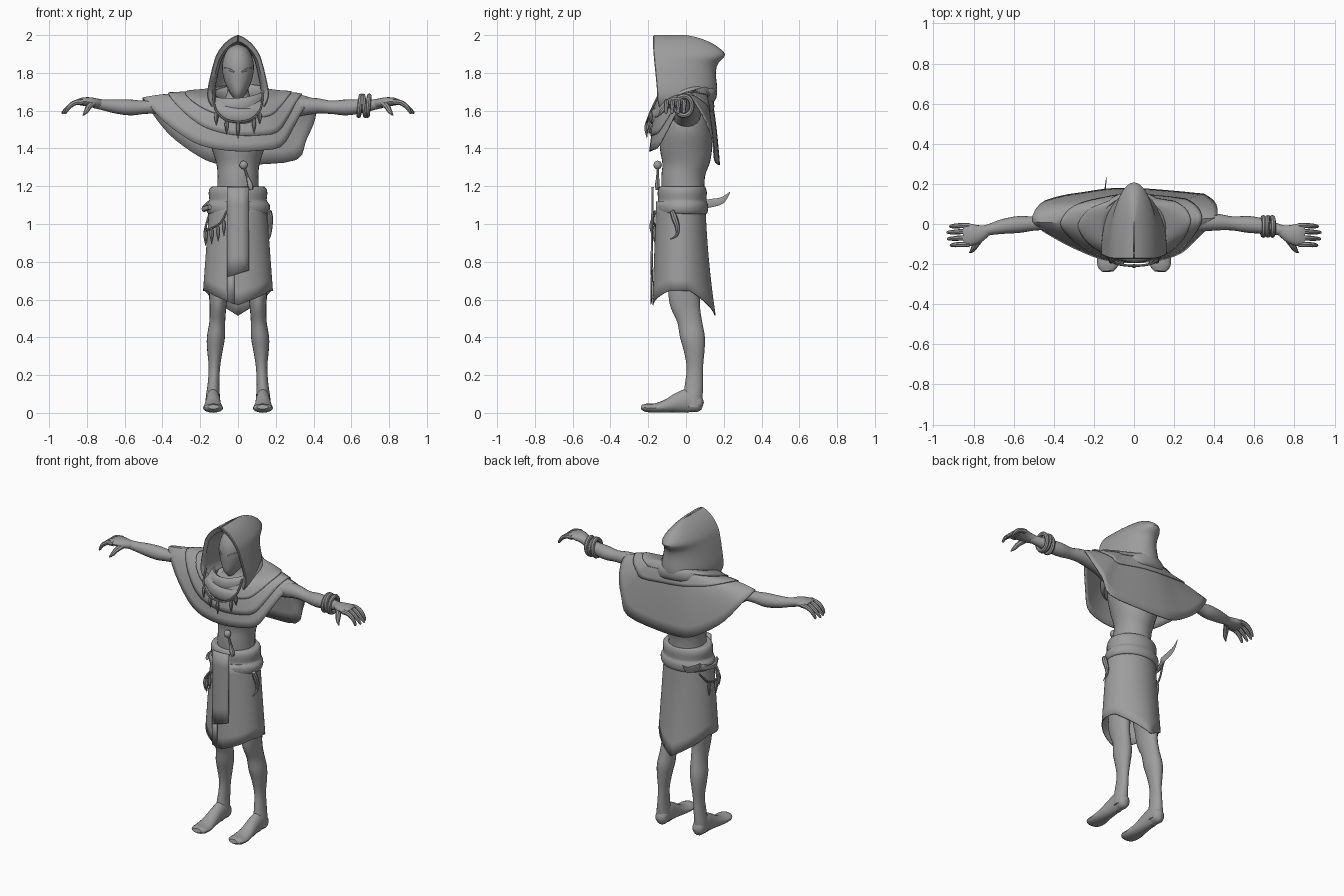
import bpy, bmesh, math
from mathutils import Vector as V

grey = bpy.data.materials.new("plain_grey")
grey.diffuse_color = (0.34, 0.34, 0.34, 1)


def loft(name, rings, closed=True, caps=True, loop=False, thick=0, angle=40):
    """Skin a list of point rings; loop joins the last ring to the first."""
    bm = bmesh.new()
    rows = [[bm.verts.new(p) for p in r] for r in rings]
    n, m = len(rows[0]), len(rows)
    for i in range(m if loop else m - 1):
        a, b = rows[i], rows[(i + 1) % m]
        for j in range(n if closed else n - 1):
            k = (j + 1) % n
            bm.faces.new((a[j], a[k], b[k], b[j]))
    if caps and closed and not loop:
        bm.faces.new(rows[0])
        bm.faces.new(rows[-1])
    bmesh.ops.recalc_face_normals(bm, faces=bm.faces)
    me = bpy.data.meshes.new(name)
    bm.to_mesh(me)
    bm.free()
    me.materials.append(grey)
    ob = bpy.data.objects.new(name, me)
    bpy.context.collection.objects.link(ob)
    if thick:
        mod = ob.modifiers.new("thickness", "SOLIDIFY")
        mod.thickness, mod.offset = thick, -1
    bpy.ops.object.select_all(action='DESELECT')
    ob.select_set(True)
    bpy.context.view_layer.objects.active = ob
    bpy.ops.object.shade_smooth_by_angle(angle=math.radians(angle))
    return ob


def smooth(pts, k=4, loop=False):
    """Catmull-Rom resampling of equal-length tuples."""
    m, out = len(pts), []
    get = lambda i: pts[i % m] if loop else pts[max(0, min(m - 1, i))]
    for i in range(m if loop else m - 1):
        for s in range(k):
            t = s / k
            out.append(tuple(0.5 * (2 * b + (c - a) * t + (2 * a - 5 * b + 4 * c - d) * t * t
                                    + (3 * b - a - 3 * c + d) * t ** 3)
                             for a, b, c, d in zip(get(i - 1), get(i), get(i + 1), get(i + 2))))
    return out if loop else out + [pts[-1]]


def tube(name, pts, up=(0, 0, 1), n=12, k=4, loop=False):
    """Points are (x, y, z, side radius, up radius)."""
    pts = smooth(pts, k, loop)
    m, rings = len(pts), []
    for i, p in enumerate(pts):
        a = pts[(i - 1) % m] if loop else pts[max(i - 1, 0)]
        b = pts[(i + 1) % m] if loop else pts[min(i + 1, m - 1)]
        t = (V(b[:3]) - V(a[:3])).normalized()
        side = t.cross(V(up)).normalized()
        top = side.cross(t)
        rings.append([V(p[:3]) + side * p[3] * math.cos(q) + top * p[4] * math.sin(q)
                      for q in (2 * math.pi * j / n for j in range(n))])
    return loft(name, rings, loop=loop)


def stack(name, rows, n=32, k=3, caps=True):
    """Upright elliptical body; rows are (z, x centre, y centre, rx, ry)."""
    return loft(name, [[(x + rx * math.cos(q), y + ry * math.sin(q), z)
                        for q in (2 * math.pi * j / n for j in range(n))]
                       for z, x, y, rx, ry in smooth(rows, k)], caps=caps)


# torso, head and mask eyes
stack("torso", [(1.12, 0, -.015, .115, .112), (1.25, 0, -.015, .108, .115), (1.32, 0, 0, .115, .125),
                (1.40, 0, 0, .14, .138), (1.5, 0, 0, .17, .135), (1.6, 0, 0, .15, .11),
                (1.66, 0, 0, .07, .07), (1.76, 0, -.01, .05, .055)])
stack("head", [(1.655, 0, -.07, .012, .025), (1.69, 0, -.05, .04, .075), (1.75, 0, -.04, .07, .095),
               (1.82, 0, -.035, .084, .105), (1.88, 0, -.03, .076, .098), (1.93, 0, -.025, .048, .07),
               (1.95, 0, -.02, .008, .012)])
for s in (-1, 1):
    tube("eye", [(s * .018, -.138, 1.803, .003, .002), (s * .045, -.124, 1.817, .005, .007),
                 (s * .072, -.092, 1.826, .003, .002)], n=8)

# hood: horseshoe rows from the neck to the ridge, with a broad inturned rim
hood = []
for z, w, f, b in smooth([(1.62, .14, -.14, .13), (1.66, .16, -.148, .15), (1.71, .162, -.15, .165),
                          (1.80, .143, -.158, .158), (1.85, .130, -.163, .17), (1.895, .115, -.167, .207),
                          (1.94, .086, -.17, .165), (1.972, .054, -.17, .105), (1.99, .026, -.17, .05),
                          (2.0, .003, -.17, 0)], 3):
    arc = []
    for j in range(25):
        t = math.pi * j / 24
        arc.append((w * math.cos(t), f + (b - f) * max(0, math.sin(t)) ** .85, z))
    zi, zm = 1.79 + (z - 1.79) * .80, 1.79 + (z - 1.79) * .84
    lip = [(w * .72, .04, zi), (w * .74, f + .09, zi), (w * .80, f + .03, zm),
           (w * .84, f + .008, zm), (w * .97, f - .004, 1.79 + (z - 1.79) * .98)]
    hood.append(lip + arc + [(-x, y, q) for x, y, q in reversed(lip)])
loft("hood", hood, closed=False)

# layered poncho: one lopsided hem, shorter copies stacked on top
hem = smooth([(.41, .03, 1.66), (.41, .10, 1.56), (.36, .145, 1.44), (.31, .155, 1.34), (.09, .175, 1.315),
              (-.06, .18, 1.315), (-.15, .175, 1.33), (-.25, .16, 1.385), (-.37, .14, 1.48), (-.47, .10, 1.61),
              (-.505, .01, 1.67), (-.40, -.07, 1.55), (-.25, -.145, 1.44), (-.13, -.185, 1.40),
              (0, -.195, 1.385), (.12, -.185, 1.39), (.23, -.15, 1.41), (.29, -.10, 1.50), (.35, -.04, 1.61)], 3, True)
for name, front, back, lift in (("poncho", 1, 1, 0), ("poncho_middle_layer", .72, .42, .008),
                                ("poncho_upper_layer", .42, .2, .015)):
    rings = []
    for i in range(9):
        ring = []
        for x, y, z in hem:
            a = math.atan2(y / .17, x / .45)
            reach = (front + back) / 2 - (front - back) / 2 * math.sin(a)
            if lift:
                reach += .1 * math.cos(a + .5)
            s = reach * i / 8
            nx, ny, nz = .13 * math.cos(a), -.01 + .12 * math.sin(a), 1.68 + .04 * math.sin(a)
            e = s ** .62
            ring.append(((nx + (x - nx) * e) * (1 + lift), (ny + (y - ny) * e) * (1 + lift * 3),
                         nz + (z - nz) * s ** 1.35 + lift + .01 * math.sin(math.pi * s) * abs(math.cos(a))))
        rings.append(ring)
    loft(name, rings, caps=False, thick=.007, angle=30)

# scarf folds around the neck
for rx, ry, zc, tilt, lean in ((.14, .135, 1.66, .035, .012), (.172, .157, 1.63, .06, -.015)):
    tube("scarf_fold", [(rx * math.cos(a), -.015 + ry * math.sin(a), zc + tilt * math.sin(a) + lean * math.cos(a),
                         .022, .042) for a in (math.pi * j / 8 for j in range(16))], k=2, loop=True)


def fang(name, x, y, z, length, r=.011):
    tube(name, [(x, y, z, r * .6, r * .6), (x, y - .003, z - length * .4, r, r),
                (x, y, z - length, .001, .001)], up=(0, 1, 0), n=8, k=3)


# necklace with fangs
tube("necklace", [(x, y, z, .006, .006) for x, y, z in
                  ((-.13, -.14, 1.69), (-.12, -.18, 1.61), (-.07, -.202, 1.555), (0, -.208, 1.54),
                   (.07, -.202, 1.555), (.12, -.18, 1.61), (.13, -.14, 1.69))], n=8)
for x, z, l in ((-.115, 1.59, .07), (-.06, 1.55, .075), (0, 1.54, .085), (.085, 1.56, .08), (.115, 1.59, .06)):
    fang("necklace_fang", x, -.207 + abs(x) * .2, z, l)

# wrap skirt with a pointed back hem
skirt, N = [], 56
for i in range(9):
    t, ring = i / 8, []
    for j in range(N):
        a = 2 * math.pi * j / N
        dip = lambda c, w: max(0, 1 - abs((a - c + math.pi) % (2 * math.pi) - math.pi) / w)
        low = .645 - .13 * dip(math.pi / 2, 1.2) - .075 * dip(-math.pi / 2, 1.1)
        back = .13 + .02 * t + .035 * t * t * dip(math.pi / 2, 1.2)
        ring.append(((.15 + .035 * t) * math.cos(a), -.028 + back * math.sin(a), 1.12 + (low - 1.12) * t))
    skirt.append(ring)
loft("skirt", skirt, caps=False, thick=.006, angle=30)

# front flap with a slanted end, and the wrap edge below it
flap = []
for i in range(6):
    row = []
    for x, low in ((-.058, .72), (-.02, .73), (.02, .743), (.058, .755)):
        z = 1.195 + (low - 1.195) * i / 5
        row.append((x, -.183 - .006 * i / 5 + 2.2 * x * x, z))
    flap.append(row)
loft("front_flap", flap, closed=False, thick=.005, angle=20)
loft("wrap_edge", [[(-.058, -.179, .76), (-.02, -.186, .76)], [(-.058, -.184, .59), (-.02, -.189, .575)]],
     closed=False, thick=.005)

# belt with a rolled lower edge
stack("belt", [(1.198, 0, -.018, .118, .112), (1.196, 0, -.02, .143, .122), (1.17, 0, -.02, .155, .13),
               (1.13, 0, -.02, .152, .128), (1.118, 0, -.02, .156, .13), (1.10, 0, -.02, .168, .137),
               (1.075, 0, -.02, .168, .137), (1.055, 0, -.02, .158, .13), (1.055, 0, -.02, .14, .12)], n=40)

# pendant on the belly: knob and pin
tube("pendant_knob", [(.03, -.15, 1.335, .002, .002), (.03, -.15, 1.328, .016, .016), (.03, -.15, 1.312, .022, .022),
                      (.03, -.15, 1.296, .016, .016), (.03, -.15, 1.289, .002, .002)], up=(0, 1, 0))
tube("pendant_pin", [(.035, -.15, 1.30, .007, .007), (.05, -.15, 1.25, .008, .008),
                     (.065, -.152, 1.205, .016, .012), (.07, -.152, 1.18, .008, .008)], up=(0, 1, 0), n=8)

# curved knife tucked in the belt on one hip
tube("knife_blade", [(-.15, .07, 1.10, .005, .022), (-.148, .13, 1.11, .004, .022), (-.142, .19, 1.125, .003, .017),
                     (-.138, .232, 1.168, .001, .002)], n=8)
tube("knife_handle", [(-.15, -.10, 1.09, .01, .014), (-.178, -.04, 1.08, .012, .016),
                      (-.178, .02, 1.085, .012, .016), (-.155, .08, 1.10, .012, .024)], n=8)

# fang string on the same hip
tube("hip_string", [(x, y, z, .006, .006) for x, y, z in
                    ((-.06, -.165, 1.07), (-.09, -.172, 1.01), (-.135, -.14, .98), (-.168, -.06, .97),
                     (-.17, .02, .99), (-.15, .08, 1.06))], n=8)
for x, y, z in ((-.075, -.18, 1.02), (-.105, -.168, .99), (-.14, -.135, .98), (-.172, -.06, .97), (-.172, .01, .98)):
    fang("hip_fang", x, y, z, .085)

# horn hanging on the other hip
tube("hip_horn", [(.166, -.075, 1.07, .012, .012), (.170, -.06, 1.03, .016, .016), (.170, -.045, .98, .012, .012),
                  (.168, -.05, .94, .007, .007), (.164, -.085, .918, .001, .001)], up=(1, 0, 0), n=8)

# legs, feet, arms and hands, one set per side
for s in (-1, 1):
    stack("leg", [(z, s * x, y, rx, ry) for z, x, y, rx, ry in
                  ((.85, .08, -.02, .07, .09), (.65, .102, -.01, .052, .085), (.56, .106, -.004, .044, .078),
                   (.48, .110, .02, .042, .066), (.40, .117, .034, .048, .066), (.33, .122, .043, .041, .055),
                   (.24, .125, .047, .03, .043), (.15, .13, .042, .031, .048), (.09, .133, .038, .037, .05),
                   (.03, .133, .04, .04, .044))], n=20)
    tube("foot", [(s * x, y, z, rx, rz) for x, y, z, rx, rz in
                  ((.132, .088, .035, .012, .02), (.132, .07, .042, .036, .041), (.132, .02, .064, .038, .064),
                   (.132, -.04, .054, .040, .053), (.133, -.10, .037, .046, .036), (.132, -.16, .026, .053, .025),
                   (.131, -.21, .027, .05, .022), (.130, -.236, .032, .03, .012))], n=16)
    tube("arm", [(s * x, y, z, r, r) for x, y, z, r in
                 ((.10, 0, 1.57, .08), (.25, .01, 1.61, .058), (.40, .01, 1.625, .043), (.49, .003, 1.618, .035),
                  (.57, -.002, 1.617, .042), (.65, -.012, 1.623, .037), (.72, -.028, 1.632, .028),
                  (.76, -.038, 1.64, .027))], n=16)
    tube("palm", [(s * x, y, z, a, b) for x, y, z, a, b in
                  ((.73, -.03, 1.635, .026, .024), (.775, -.048, 1.644, .045, .026), (.82, -.054, 1.648, .056, .022),
                   (.85, -.055, 1.645, .052, .015))], n=16)
    for y, x in ((-.008, .915), (-.038, .928), (-.07, .925), (-.102, .912)):
        tube("finger", [(s * .82, y, 1.647, .014, .016), (s * .86, y, 1.643, .013, .014),
                        (s * .893, y - .002, 1.622, .012, .012), (s * x, y - .004, 1.59, .008, .007),
                        (s * (x + .002), y - .004, 1.582, .002, .002)], n=8, k=3)
    tube("thumb", [(s * .765, -.07, 1.64, .018, .017), (s * .79, -.105, 1.62, .016, .015),
                   (s * .805, -.13, 1.595, .012, .012), (s * .82, -.143, 1.575, .003, .003)], n=8, k=3)

# bracelets on one wrist
for x, lean in ((.645, .006), (.668, -.006), (.69, .005)):
    tube("bracelet", [(x + lean * math.sin(a), -.012 + .044 * math.cos(a), 1.626 + .052 * math.sin(a), .013, .013)
                      for a in (math.pi * j / 6 for j in range(12))], up=(1, 0, 0), n=8, k=2, loop=True)
